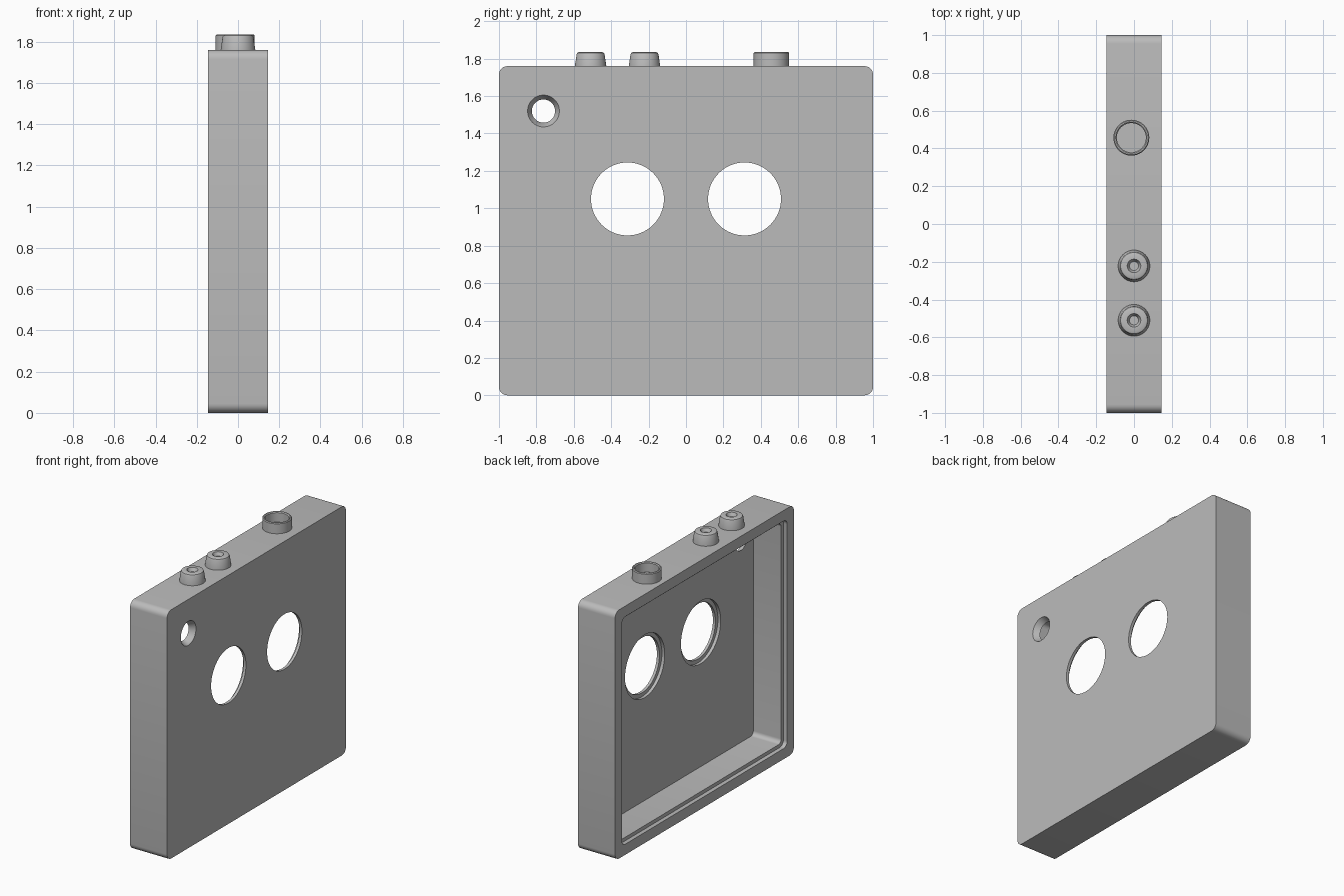
import bpy, bmesh, math
from mathutils import Matrix

cube = bpy.data.objects.get("Cube")
if cube:
    bpy.data.objects.remove(cube, do_unlink=True)

grey = bpy.data.materials.new("plain grey")
grey.use_nodes = True
grey.diffuse_color = (0.5, 0.5, 0.5, 1)
grey.node_tree.nodes["Principled BSDF"].inputs["Base Color"].default_value = (0.5, 0.5, 0.5, 1)


def finish(name, bm):
    bmesh.ops.recalc_face_normals(bm, faces=bm.faces[:])
    mesh = bpy.data.meshes.new(name)
    bm.to_mesh(mesh)
    bm.free()
    mesh.materials.append(grey)
    ob = bpy.data.objects.new(name, mesh)
    bpy.context.collection.objects.link(ob)
    return ob


def rounded_box(name, x0, x1, half_y, z0, z1, radius, round_front):
    """Box with rounded corners along x, optionally a rounded +x rim."""
    bm = bmesh.new()
    bmesh.ops.create_cube(bm, size=1)
    for v in bm.verts:
        v.co.x = x1 if v.co.x > 0 else x0
        v.co.y = half_y if v.co.y > 0 else -half_y
        v.co.z = z1 if v.co.z > 0 else z0
    edges = []
    for e in bm.edges:
        a, b = (v.co.x for v in e.verts)
        if a != b or (round_front and a == x1):
            edges.append(e)
    bmesh.ops.bevel(bm, geom=edges, offset=radius, segments=6,
                    profile=0.5, affect='EDGES')
    return finish(name, bm)


def lathe(name, profile, location, along_x=False, steps=64):
    """Closed (radius, height) profile turned around z or x."""
    bm = bmesh.new()
    verts = [bm.verts.new((r, 0, h)) for r, h in profile]
    edges = [bm.edges.new(pair) for pair in zip(verts, verts[1:])]
    bmesh.ops.spin(bm, geom=verts + edges, cent=(0, 0, 0), axis=(0, 0, 1),
                   angle=math.tau, steps=steps)
    bmesh.ops.remove_doubles(bm, verts=bm.verts[:], dist=1e-5)
    if along_x:
        bm.transform(Matrix.Rotation(math.pi / 2, 4, 'Y'))
    bm.transform(Matrix.Translation(location))
    return finish(name, bm)


def smooth(ob):
    bpy.ops.object.select_all(action='DESELECT')
    ob.select_set(True)
    bpy.context.view_layer.objects.active = ob
    bpy.ops.object.shade_smooth_by_angle(angle=math.radians(30))


# Main shell, open at the -x side
front, back, top = 0.145, -0.145, 1.76
inner = front - 0.042
shell = rounded_box("shell", back, front, 1, 0, top, 0.045, True)

# Cavity, and the shallow rebate around its opening
cutters = [
    rounded_box("cavity_cutter", back - 0.1, inner, 0.9, 0.1, top - 0.1, 0.03, False),
    rounded_box("rebate_cutter", back - 0.1, back + 0.03, 0.925, 0.075, top - 0.075, 0.04, False),
]

# Two large windows, stepped wider on the inside
step = front - 0.02
for y in (-0.313, 0.313):
    cutters.append(lathe("window_cutter", [
        (0, -0.1), (0.222, -0.1), (0.222, step), (0.195, step), (0.195, 0.3), (0, 0.3)],
        (0, y, 1.05), True))

# Small countersunk hole
cutters.append(lathe("small_hole_cutter", [
    (0, 0), (0.062, 0), (0.062, inner), (0.085, front), (0.085, 0.3), (0, 0.3)],
    (0, -0.762, 1.52), True))

for cutter in cutters:
    cutter.hide_render = True
    cutter.hide_viewport = True
    cutter.display_type = 'WIRE'
    mod = shell.modifiers.new(cutter.name, 'BOOLEAN')
    mod.operation = 'DIFFERENCE'
    mod.solver = 'EXACT'
    mod.object = cutter

# Bake the cuts so the helpers can go
baked = bpy.data.meshes.new_from_object(
    shell.evaluated_get(bpy.context.evaluated_depsgraph_get()))
shell.modifiers.clear()
shell.data = baked
for cutter in cutters:
    bpy.data.objects.remove(cutter, do_unlink=True)
smooth(shell)

# Tapered knobs with a dished centre
for name, y in (("front_knob", -0.51), ("middle_knob", -0.222)):
    smooth(lathe(name, [
        (0, -0.01), (0.084, -0.01), (0.084, 0), (0.075, 0.062), (0.071, 0.071),
        (0.062, 0.075), (0.036, 0.075), (0.024, 0.05), (0, 0.05)], (0, y, top)))

# Open cup with a thin wall
smooth(lathe("cup", [
    (0, -0.01), (0.095, -0.01), (0.095, 0.07), (0.09, 0.075),
    (0.083, 0.075), (0.077, 0.069), (0.077, 0.005), (0, 0.005)], (-0.014, 0.457, top)))
